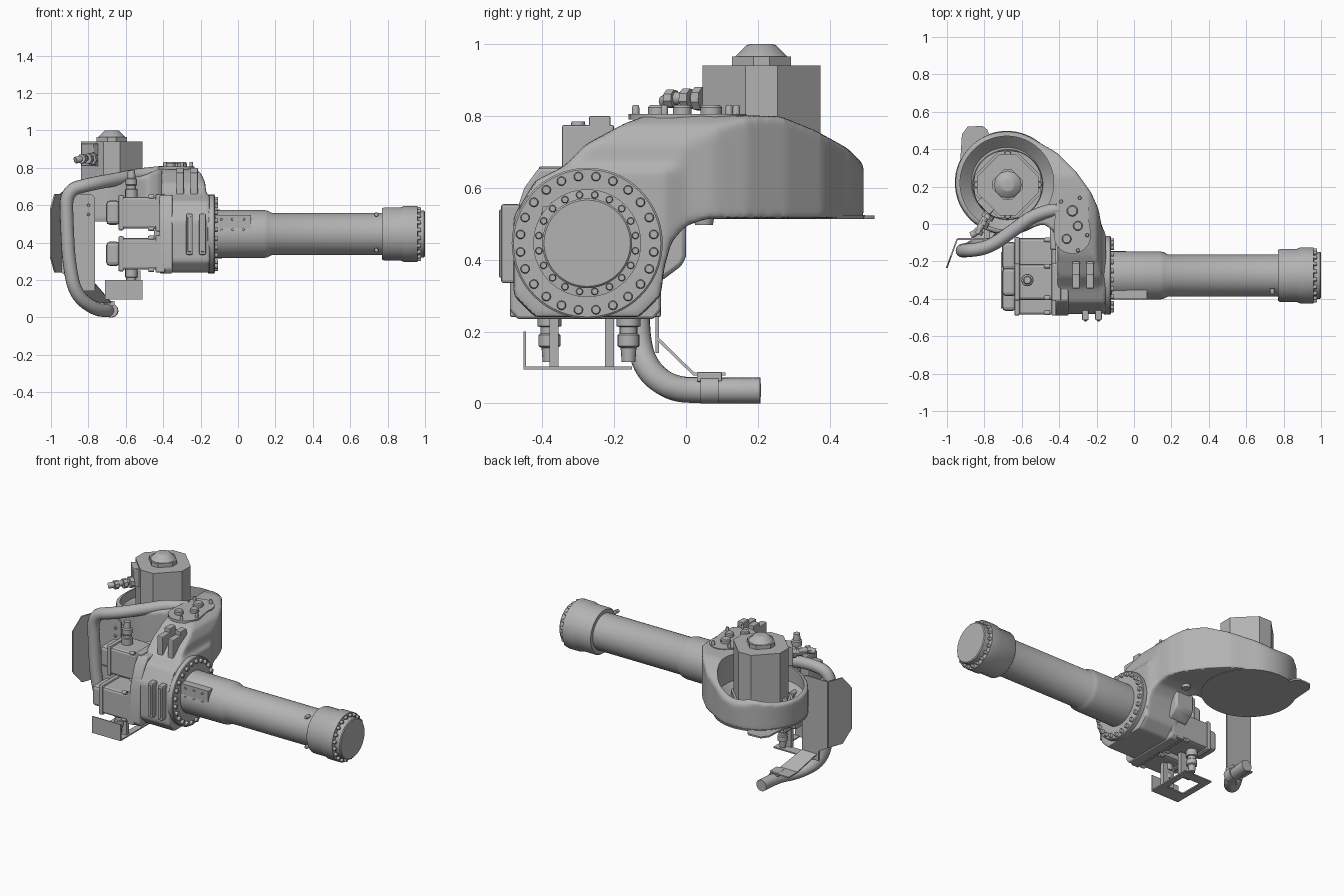
import bpy, bmesh
from math import sin, cos, pi, radians
from mathutils import Vector, Matrix

old = bpy.data.objects.get("Cube")
if old:
    bpy.data.objects.remove(old)

grey = bpy.data.materials.new("cast_grey")
grey.use_nodes = True
tone = (0.45, 0.45, 0.45, 1)
grey.diffuse_color = tone
grey.node_tree.nodes["Principled BSDF"].inputs["Base Color"].default_value = tone


def finish(name, bm, smooth=True, bevel=0):
    bmesh.ops.recalc_face_normals(bm, faces=bm.faces)
    me = bpy.data.meshes.new(name)
    bm.to_mesh(me)
    bm.free()
    me.materials.append(grey)
    ob = bpy.data.objects.new(name, me)
    bpy.context.collection.objects.link(ob)
    if bevel:
        mod = ob.modifiers.new("soft_edges", "BEVEL")
        mod.width, mod.segments = bevel, 2
    if smooth:
        select(ob)
        bpy.ops.object.shade_smooth_by_angle(angle=radians(35))
    return ob


def select(ob):
    bpy.ops.object.select_all(action="DESELECT")
    ob.select_set(True)
    bpy.context.view_layer.objects.active = ob


def apply(ob, kind, **settings):
    mod = ob.modifiers.new(kind, kind)
    for key, value in settings.items():
        setattr(mod, key, value)
    select(ob)
    bpy.ops.object.modifier_apply(modifier=mod.name)


def cut(ob, tool, operation):
    apply(ob, "BOOLEAN", object=tool, operation=operation, solver="EXACT")
    bpy.data.objects.remove(tool)


def box(name, x, y, z, bevel=0):
    bm = bmesh.new()
    bmesh.ops.create_cube(bm, size=1)
    for v in bm.verts:
        v.co = [r[0] + (c + 0.5) * (r[1] - r[0]) for r, c in zip((x, y, z), v.co)]
    return finish(name, bm, False, bevel)


def prism(name, pts, axis, a, b, bevel=0):
    """Extrude a 2D outline along the named axis from a to b."""
    put = {"X": lambda p, t: (t, *p), "Y": lambda p, t: (p[0], t, p[1]),
           "Z": lambda p, t: (*p, t)}[axis]
    bm = bmesh.new()
    face = bm.faces.new([bm.verts.new(put(p, a)) for p in pts])
    new = bmesh.ops.extrude_face_region(bm, geom=[face])["geom"]
    shift = Vector(put((0, 0), b - a))
    bmesh.ops.translate(bm, vec=shift, verts=[v for v in new if isinstance(v, bmesh.types.BMVert)])
    return finish(name, bm, True, bevel)


def turned(name, profile, at, direction, sides=48):
    """Revolve (distance along axis, radius) pairs about a direction."""
    bm = bmesh.new()
    rot = Vector((0, 0, 1)).rotation_difference(Vector(direction)).to_matrix()
    rings = [[bm.verts.new(Vector(at) + rot @ Vector((r * cos(i * 2 * pi / sides), r * sin(i * 2 * pi / sides), h)))
              for i in range(sides)] for h, r in profile]
    for lo, hi in zip(rings, rings[1:]):
        for i in range(sides):
            j = (i + 1) % sides
            bm.faces.new((lo[i], lo[j], hi[j], hi[i]))
    bm.faces.new(rings[0])
    bm.faces.new(rings[-1])
    return finish(name, bm)


def bolt(name, at, direction, r, length):
    turned(name, [(0, r), (length * 0.8, r), (length, r * 0.8)], at, direction, 12)


def tube(name, points, radius):
    cu = bpy.data.curves.new(name, "CURVE")
    cu.dimensions, cu.bevel_depth, cu.use_fill_caps = "3D", radius, True
    cu.bevel_resolution = 5
    sp = cu.splines.new("NURBS")
    sp.points.add(len(points) - 1)
    for p, co in zip(sp.points, points):
        p.co = (*co, 1)
    sp.use_endpoint_u, sp.order_u = True, 3
    cu.materials.append(grey)
    ob = bpy.data.objects.new(name, cu)
    bpy.context.collection.objects.link(ob)
    select(ob)
    bpy.ops.object.convert(target="MESH")


def ring(c, r, angles):
    return [(c[0] + r * cos(radians(a)), c[1] + r * sin(radians(a))) for a in angles]


X, Z = (1, 0, 0), (0, 0, 1)
BOWL = (-0.68, 0.22)
AY, AZ = -0.275, 0.446

# Curved casting: plan outline trimmed by side and front profiles
plan = [(-0.15, -0.485), (-0.15, -0.06), (-0.175, 0), (-0.19, 0.08), (-0.23, 0.17), (-0.31, 0.28), (-0.41, 0.38)]
plan += ring(BOWL, 0.275, range(54, 301, 6)) + [(-0.48, 0), (-0.43, -0.04), (-0.41, -0.1), (-0.41, -0.485)]
casting = prism("curved_casting", plan, "Z", 0, 1)
side = [(-0.48, 0.3), (-0.42, 0.24), (-0.13, 0.24), (-0.07, 0.3), (-0.06, 0.38), (-0.04, 0.45), (0.0, 0.495),
        (0.06, 0.515), (0.5, 0.515), (0.5, 0.66), (0.45, 0.71), (0.36, 0.76), (0.26, 0.8), (-0.1, 0.805),
        (-0.17, 0.78), (-0.28, 0.72), (-0.34, 0.66), (-0.42, 0.62), (-0.48, 0.52)]
cut(casting, prism("trim", side, "X", -1.1, 0), "INTERSECT")
front = [(-1, 0.515), (-0.44, 0.515), (-0.4, 0.46), (-0.39, 0.2), (-0.1, 0.2), (-0.1, 0.62), (-0.17, 0.66),
         (-0.175, 0.72), (-0.2, 0.775), (-0.25, 0.805), (-0.4, 0.805), (-0.5, 0.76), (-1, 0.66)]
cut(casting, prism("trim", front, "Y", -1, 1), "INTERSECT")
apply(casting, "REMESH", mode="VOXEL", voxel_size=0.011)
apply(casting, "SMOOTH", factor=0.5, iterations=7)
cut(casting, turned("trim", [(0, 0.19), (0.06, 0.25), (0.5, 0.25)], (*BOWL, 0.56), Z, 64), "DIFFERENCE")
select(casting)
bpy.ops.object.shade_smooth_by_angle(angle=radians(40))
turned("bowl_base", [(0, 0.275), (0.012, 0.278)], (*BOWL, 0.513), Z, 64)
lip = [(-0.93, 0.32), (-0.92, 0.48), (-0.89, 0.52), (-0.81, 0.525), (-0.785, 0.505), (-0.76, 0.45)]
prism("base_lip", lip, "Z", 0.513, 0.523)
turned("underside_plug", [(0, 0.025), (0.03, 0.03)], (-0.35, 0.05, 0.497), Z, 24)

# Upright motor standing in the bowl
MC = (-0.675, 0.21)
corners = [q + d for q in (0, 90, 180, 270) for d in (-15, 15)]
turned("motor_seat", [(0, 0.19), (0.04, 0.185)], (*MC, 0.55), Z)
prism("motor_foot", ring(MC, 0.185, corners), "Z", 0.58, 0.62)
prism("upright_motor", ring(MC, 0.17, corners), "Z", 0.6, 0.94)
prism("motor_cap_plate", ring(MC, 0.085, corners), "Z", 0.94, 0.965)
turned("motor_cap", [(0, 0.075), (0.035, 0.04), (0.037, 0.03)], (*MC, 0.963), Z, 12)
for p in ring(MC, 0.165, (0, 90, 180, 270)):
    bolt("motor_bolt", (*p, 0.61), Z, 0.018, 0.03)
prism("motor_terminal", [(-0.84, 0.12), (-0.775, 0.05), (-0.7, 0.12), (-0.76, 0.19)], "Z", 0.81, 0.93, 0.004)
tube("motor_plug_cable", [(-0.77, 0.08, 0.845), (-0.81, 0.01, 0.85), (-0.83, -0.04, 0.85), (-0.87, -0.06, 0.84)], 0.018)
for x, y, r in ((-0.775, 0.05, 0.034), (-0.795, 0.015, 0.029), (-0.825, -0.03, 0.026)):
    turned("motor_plug_nut", [(0, r), (0.025, r)], (x, y, 0.848), (-0.5, -0.85, 0), 8)

# Neck cover and its screws
prism("neck_cover", ring((-0.33, 0.08), 0.09, range(-20, 200, 20)) + ring((-0.33, -0.06), 0.1, range(170, 371, 20)),
      "Z", 0.79, 0.806)
for x, y, r in ((-0.33, 0.07, 0.03), (-0.3, -0.01, 0.026), (-0.36, -0.08, 0.026),
                (-0.29, 0.14, 0.01), (-0.25, -0.06, 0.01), (-0.39, 0.12, 0.01), (-0.3, -0.14, 0.01)):
    bolt("cover_screw", (x, y, 0.8), Z, r, 0.03)

# Long arm tube and end head
turned("arm_tube", [(0, 0.13), (0.28, 0.128), (0.3, 0.124), (0.32, 0.113), (0.94, 0.113)], (-0.14, AY, AZ), X, 64)
turned("arm_flange", [(0, 0.2), (0.005, 0.21), (0.038, 0.21), (0.042, 0.205)], (-0.165, AY, AZ), X, 64)
turned("arm_head", [(0, 0.135), (0.01, 0.142), (0.1, 0.142), (0.12, 0.15), (0.19, 0.15), (0.192, 0.125), (0.225, 0.125), (0.23, 0.12)],
       (0.77, AY, AZ), X, 64)
for count, r, x, size in ((24, 0.187, -0.125, 0.013), (20, 0.136, 0.96, 0.01)):
    for y, z in ring((AY, AZ), r, [360 / count * (k + 0.5) for k in range(count)]):
        bolt("ring_bolt", (x, y, z), X, size, 0.018)
for z in (0.36, 0.55):
    bolt("head_screw", (0.74, AY - 0.07, z), (0, -1, 0), 0.012, 0.03)
box("arm_pad", (-0.12, 0.07), (-0.4, -0.33), (0.445, 0.548))
for x in (-0.09, -0.03, 0.03):
    for z in (0.47, 0.525):
        bolt("pad_screw", (x, -0.398, z), (0, -1, 0), 0.007, 0.006)

# Cleats on the front and top of the wrist housing
for x in (-0.26, -0.19):
    box("front_cleat", (x - 0.018, x + 0.018), (-0.515, -0.46), (0.335, 0.555), 0.008)
    box("cleat_rib", (x - 0.009, x + 0.009), (-0.52, -0.5), (0.35, 0.54), 0.004)
for x in (-0.31, -0.235):
    box("top_cleat_low", (x - 0.02, x + 0.02), (-0.345, -0.2), (0.64, 0.775), 0.006)
    box("top_cleat_high", (x - 0.02, x + 0.02), (-0.27, -0.21), (0.7, 0.8), 0.004)

# Three wrist motors with plugs
plate = [(-0.49, 0.26), (-0.47, 0.235), (-0.09, 0.235), (-0.07, 0.26), (-0.07, 0.5), (-0.12, 0.6),
         (-0.19, 0.655), (-0.41, 0.655), (-0.45, 0.6), (-0.49, 0.48)]
prism("motor_plate", plate, "X", -0.42, -0.35, 0.008)
gear = [(-0.14, 0.34), (-0.07, 0.34), (-0.01, 0.385), (0, 0.41), (0, 0.5), (-0.03, 0.56), (-0.14, 0.56)]
prism("gear_cover", gear, "X", -0.45, -0.32, 0.012)
for cy, cz, up in ((-0.31, 0.56, 1), (-0.39, 0.34, -1), (-0.17, 0.34, -1)):
    box("wrist_motor", (-0.64, -0.4), (cy - 0.095, cy + 0.095), (cz - 0.085, cz + 0.085), 0.015)
    box("wrist_motor_flange", (-0.44, -0.39), (cy - 0.1, cy + 0.1), (cz - 0.1, cz + 0.1), 0.006)
    box("wrist_motor_band", (-0.64, -0.61), (cy - 0.1, cy + 0.1), (cz - 0.095, cz + 0.095), 0.01)
    box("wrist_motor_cap", (-0.705, -0.63), (cy - 0.075, cy + 0.075), (cz - 0.065, cz + 0.065), 0.02)
    for dy in (-0.085, 0.085):
        for dz in (-0.085, 0.085):
            bolt("wrist_motor_bolt", (-0.45, cy + dy, cz + dz), (-1, 0, 0), 0.012, 0.03)
    turned("wrist_plug", [(0, 0.033), (0.05, 0.033), (0.052, 0.025), (0.07, 0.025), (0.075, 0.031), (0.105, 0.031), (0.11, 0.022), (0.15, 0.019)],
           (-0.57, cy - 0.01 * up + 0.02 * (up > 0), cz + up * 0.075), (0, 0, up), 16)

# Open cable tray below the motors
box("tray_front", (-0.71, -0.51), (-0.452, -0.445), (0.095, 0.2))
for y in ((-0.452, -0.36), (-0.21, -0.15)):
    box("tray_floor", (-0.71, -0.51), y, (0.095, 0.103))
for x in ((-0.71, -0.67), (-0.55, -0.51)):
    box("tray_floor_end", x, (-0.4, -0.18), (0.095, 0.103))
for y in ((-0.38, -0.355), (-0.225, -0.2)):
    box("tray_post", (-0.6, -0.52), y, (0.1, 0.25))

# Bent guard panel with forward wing and flared rear tongue
panel = [(-0.945, 0.24), (-0.88, 0.2), (-0.88, 0.14), (-0.765, 0.14), (-0.765, 0.64), (-0.785, 0.66), (-0.945, 0.66)]
prism("guard_panel", panel, "Y", -0.085, -0.075)
wing = prism("guard_wing", [(0, 0.24), (0.1, 0.24), (0.165, 0.32), (0.165, 0.58), (0.1, 0.66), (0, 0.66)], "X", -0.004, 0.004)
wing.matrix_world = Matrix.Translation((-0.945, -0.08, 0)) @ Matrix.Rotation(radians(180 - 20), 4, "Z")
bend = [(-0.085, 0.24), (-0.085, 0.18), (0.02, 0.078), (0.11, 0.078), (0.11, 0.086), (0.023, 0.086), (-0.077, 0.184), (-0.077, 0.24)]
tongue = prism("guard_tongue", bend, "X", -0.87, -0.68)
for v in tongue.data.vertices:
    if v.co.y > 0 and v.co.x < -0.8:
        v.co.x = -0.8
    if v.co.y < 0 and v.co.x > -0.7:
        v.co.x = -0.765
box("guard_stay", (-0.8, -0.77), (-0.08, 0.06), (0.54, 0.6), 0.004)
for z in (0.55, 0.6):
    bolt("guard_screw", (-0.8, -0.084, z), (0, -1, 0), 0.008, 0.012)

# Cable hose sweeping from the neck down in front of the guard
tube("cable_hose", [(-0.4, 0.08, 0.775), (-0.52, 0.06, 0.765), (-0.64, -0.03, 0.74), (-0.78, -0.13, 0.715), (-0.92, -0.145, 0.68),
                    (-0.915, -0.14, 0.5), (-0.905, -0.14, 0.3), (-0.87, -0.13, 0.12), (-0.76, -0.05, 0.04),
                    (-0.68, 0.06, 0.036), (-0.675, 0.207, 0.036)], 0.036)
turned("hose_clamp", [(0, 0.038), (0.05, 0.038)], (-0.68, 0.04, 0.038), (0, 1, 0), 24)
box("clamp_tab", (-0.72, -0.66), (0.03, 0.1), (0.06, 0.088), 0.004)
